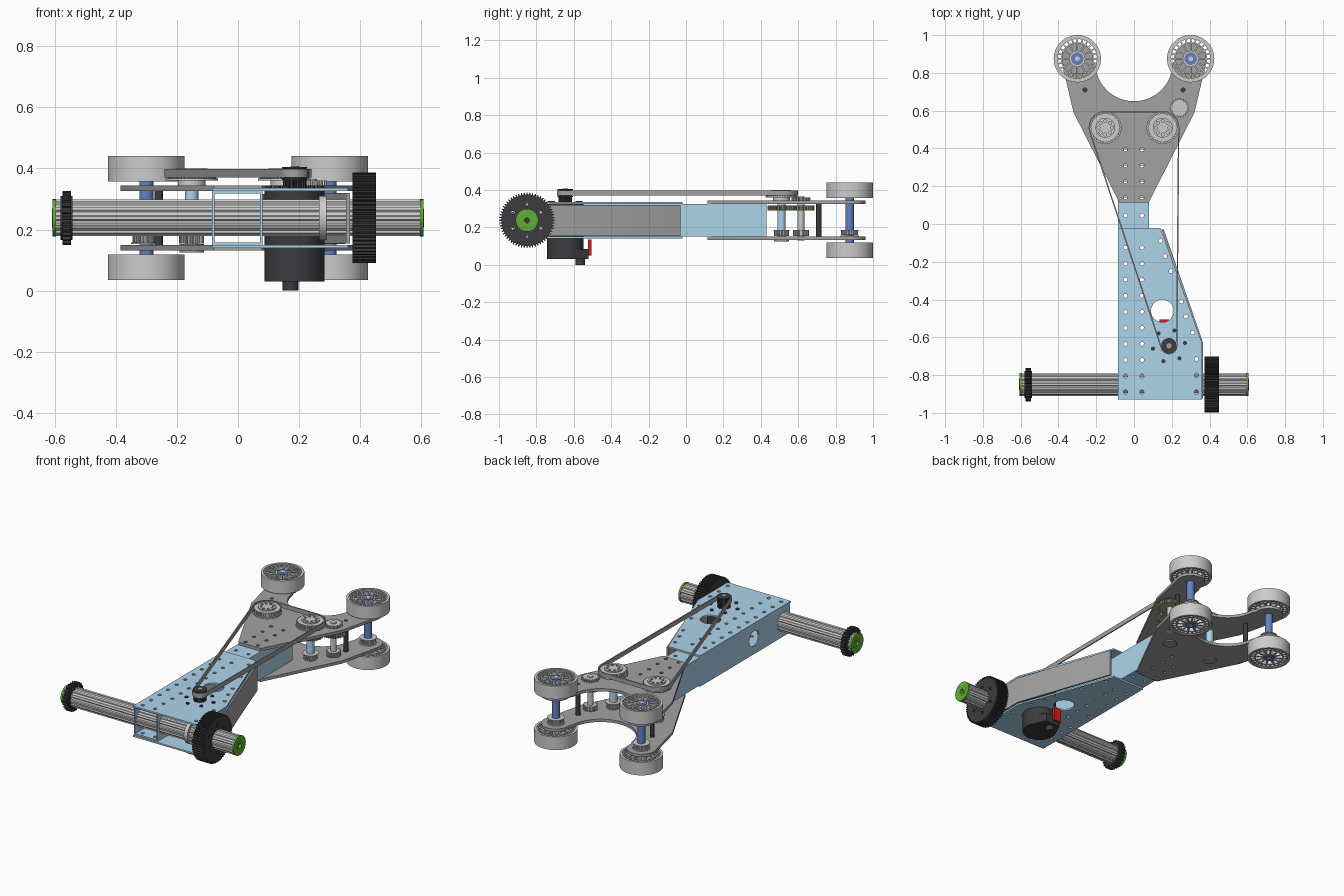
import bpy, bmesh
from math import sin, cos, pi, radians
from mathutils import geometry, Vector

if "Cube" in bpy.data.objects:
    bpy.data.objects.remove(bpy.data.objects["Cube"])


def material(name, rgb):
    m = bpy.data.materials.new(name)
    m.diffuse_color = (*rgb, 1)
    m.use_nodes = True
    m.node_tree.nodes["Principled BSDF"].inputs["Base Color"].default_value = m.diffuse_color
    return m


BLUE = material("light_blue", (0.42, 0.66, 0.83))
NAVY = material("navy", (0.12, 0.22, 0.55))
DARK = material("charcoal", (0.045, 0.045, 0.05))
STEEL = material("mid_grey", (0.36, 0.36, 0.36))
LIGHT = material("light_grey", (0.6, 0.6, 0.6))
BRASS = material("olive_brass", (0.42, 0.4, 0.24))
GREEN = material("green", (0.12, 0.42, 0.04))
RED = material("red", (0.75, 0.01, 0.01))


# ---- 2D loops
def arc(x, y, r, a0, a1, n):
    return [(x + r * cos(radians(a0 + (a1 - a0) * i / n)),
             y + r * sin(radians(a0 + (a1 - a0) * i / n))) for i in range(n + 1)]


def circle(x, y, r, n=32):
    return arc(x, y, r, 0, 360, n)[:-1]


def rect(x0, x1, y0, y1):
    return [(x0, y0), (x1, y0), (x1, y1), (x0, y1)]


def teeth(x, y, r, n, depth):
    pts = []
    for i in range(n):
        for f, d in ((-.3, depth), (-.16, 0), (.16, 0), (.3, depth)):
            a = 2 * pi * (i + f) / n
            pts.append((x + (r - d) * cos(a), y + (r - d) * sin(a)))
    return pts


# ---- extrude an outline (first loop) with holes (other loops) along an axis
def solid(name, loops, lo, hi, mat=None, axis='Z'):
    cu = bpy.data.curves.new(name, 'CURVE')
    cu.dimensions, cu.fill_mode, cu.extrude = '2D', 'BOTH', (hi - lo) / 2
    for loop in loops:
        s = cu.splines.new('POLY')
        s.points.add(len(loop) - 1)
        for p, (u, v) in zip(s.points, loop):
            p.co = (u, v, 0, 1)
        s.use_cyclic_u = True
    tmp = bpy.data.objects.new("tmp", cu)
    bpy.context.collection.objects.link(tmp)
    dg = bpy.context.evaluated_depsgraph_get()
    me = bpy.data.meshes.new_from_object(tmp.evaluated_get(dg))
    bpy.data.objects.remove(tmp)
    bm = bmesh.new()
    bm.from_mesh(me)
    mid = (lo + hi) / 2
    for v in bm.verts:
        a, b, c = v.co
        c += mid
        v.co = {'Z': (a, b, c), 'X': (c, a, b), 'Y': (a, c, b)}[axis]
    bmesh.ops.remove_doubles(bm, verts=bm.verts, dist=1e-5)
    bmesh.ops.recalc_face_normals(bm, faces=bm.faces)
    for f in bm.faces:
        f.smooth = True
    bm.to_mesh(me)
    bm.free()
    me.set_sharp_from_angle(angle=radians(30))
    me.materials.clear()
    if mat:
        me.materials.append(mat)
    ob = bpy.data.objects.new(name, me)
    bpy.context.collection.objects.link(ob)
    return ob


def holes(xs, y0, y1, step=0.085, r=0.011):
    n = int((y1 - y0) / step + 0.01) + 1
    return [circle(x, y0 + i * step, r, 10) for x in xs for i in range(n)]


# ---- hollow box arm
X0, X1 = -0.085, 0.08
rows = (-0.045, 0.042)
for side, z in (("top", 0.318), ("bottom", 0.15)):
    solid("arm_" + side, [rect(X0, X1, -0.92, 0.43)] + holes(rows, -0.89, 0.4), z, z + 0.008, BLUE)
wall = rect(-0.92, 0.43, 0.15, 0.326)
solid("arm_left_wall", [wall, circle(-0.56, 0.238, 0.048)], X0, X0 + 0.008, BLUE, 'X')
solid("arm_right_wall", [wall], X1 - 0.008, X1, BLUE, 'X')

# ---- gusset plates over and under the arm
gusset = [(X0, -0.93), (0.36, -0.93), (0.36, -0.63), (0.14, -0.02), (X0, -0.02)]
edge_holes = [circle(x, y, 0.011, 10) for x, y in (
    (0.33, -0.89), (0.33, -0.8), (0.33, -0.715), (0.31, -0.575), (0.275, -0.49),
    (0.25, -0.41), (0.195, -0.25), (0.165, -0.17), (0.14, -0.09))]
common = [gusset, circle(0.15, -0.46, 0.06)] + edge_holes + holes(rows, -0.89, -0.05)
solid("top_gusset", common, 0.326, 0.336, BLUE)
solid("bottom_gusset", common + [circle(0.185, -0.645, 0.101)], 0.14, 0.15, BLUE)

# ---- bent side panel
solid("side_panel", [[(0.354, -0.925), (0.366, -0.925), (0.366, -0.63), (0.158, -0.03),
                      (0.146, -0.03), (0.354, -0.63)]], 0.155, 0.32, STEEL)

# ---- forked end plates
half = ([(0.078, 0.115), (0.32, 0.59)] + arc(0.3, 0.875, 0.085, -10, 190, 24)
        + arc(0, 0.855, 0.205, -5, -88, 20))
fork = half + [(-x, y) for x, y in reversed(half)]
fork_holes = holes(rows, 0.14, 0.4) + [circle(s * 0.26, 0.71, 0.011, 10) for s in (-1, 1)]
solid("fork_plate_top", [fork] + fork_holes, 0.326, 0.344, STEEL)
solid("fork_plate_bottom", [fork] + fork_holes, 0.132, 0.15, STEEL)


# ---- spoked wheels
def spoke_gap(x, y, r0, r1, i, n, w):
    out, a = [], 2 * pi * (i + 0.5) / n
    for r, order in ((r0, (-1, -.33, .33, 1)), (r1, (1, .33, -.33, -1))):
        h = pi / n - w / r
        out += [(x + r * cos(a + k * h), y + r * sin(a + k * h)) for k in order]
    return out


for s, side in ((-1, "left"), (1, "right")):
    x, y = s * 0.3, 0.875
    for z, level in ((0.035, "lower"), (0.357, "upper")):
        solid(f"{side}_{level}_wheel_tread", [circle(x, y, 0.125, 56), circle(x, y, 0.11, 56)],
              z, z + 0.083, LIGHT)
        gaps = [spoke_gap(x, y, 0.042, 0.08, i, 12, 0.004) for i in range(12)]
        gaps += [spoke_gap(x, y, 0.087, 0.104, i, 24, 0.004) for i in range(24)]
        solid(f"{side}_{level}_wheel_spokes", [circle(x, y, 0.111, 56)] + gaps, z + 0.006, z + 0.077, LIGHT)
        solid(f"{side}_{level}_wheel_hub", [circle(x, y, 0.033)], z + 0.002, z + 0.081, NAVY)
        solid(f"{side}_{level}_axle_tip", [circle(x, y, 0.013)], z, z + 0.083, LIGHT)
    solid(f"{side}_wheel_axle", [circle(x, y, 0.023)], 0.1, 0.38, NAVY)
    solid(f"{side}_axle_pulley", [teeth(x, y, 0.045, 24, 0.006)], 0.158, 0.182, LIGHT)
    for z in (0.152, 0.182):
        solid(f"{side}_axle_pulley_flange", [circle(x, y, 0.05)], z, z + 0.005, LIGHT)
    solid(f"{side}_standoff", [circle(s * 0.26, 0.71, 0.014)], 0.15, 0.326, DARK)

    # drive shafts and their belt pulleys
    x, y = s * 0.152, 0.51
    solid(f"{side}_drive_shaft", [circle(x, y, 0.022)], 0.13, 0.392, BLUE)
    rim_holes = [circle(x + 0.036 * cos(k * pi / 4), y + 0.036 * sin(k * pi / 4), 0.008, 10) for k in range(8)]
    solid(f"{side}_belt_pulley", [teeth(x, y, 0.081, 40, 0.006)], 0.366, 0.392, LIGHT)
    solid(f"{side}_pulley_flange", [circle(x, y, 0.086, 48)], 0.36, 0.367, LIGHT)
    solid(f"{side}_pulley_rim", [circle(x, y, 0.052)] + rim_holes, 0.39, 0.4, LIGHT)
    solid(f"{side}_pulley_hub", [circle(x, y, 0.045)], 0.344, 0.362, LIGHT)
    solid(f"{side}_shaft_pulley", [teeth(x, y, 0.041, 22, 0.006)], 0.155, 0.182, LIGHT)
    solid(f"{side}_shaft_pulley_flange", [circle(x, y, 0.046)], 0.182, 0.187, LIGHT)
    solid(f"{side}_shaft_bearing", [circle(x, y, 0.04)], 0.125, 0.152, STEEL)

# ---- reversing gears and idler
for name, x, y in (("drive_gear", 0.152, 0.51), ("idler_gear", 0.24, 0.615)):
    solid(name, [teeth(x, y, 0.073, 32, 0.01)], 0.29, 0.316, BRASS)
solid("idler_shaft", [circle(0.24, 0.615, 0.018)], 0.13, 0.365, LIGHT)
solid("idler_pulley", [teeth(0.24, 0.615, 0.042, 22, 0.006)], 0.155, 0.185, LIGHT)
solid("idler_top_gear", [teeth(0.24, 0.615, 0.052, 22, 0.008)], 0.344, 0.36, LIGHT)


# ---- long drive belt around three pulleys
def belt_loop(extra):
    pts = [Vector(p) for x, y, r in ((0.185, -0.645, 0.038), (-0.152, 0.51, 0.081), (0.152, 0.51, 0.081))
           for p in circle(x, y, r + extra, 48)]
    return [tuple(pts[i]) for i in geometry.convex_hull_2d(pts)]


solid("drive_belt", [belt_loop(0.007), belt_loop(0)], 0.37, 0.398, STEEL)

# ---- motor
mx, my = 0.185, -0.645
solid("motor_body", [circle(mx, my, 0.098, 48)], 0.06, 0.326, DARK)
cap = arc(mx, my, 0.098, 150, 390, 32) + [(mx + 0.05, -0.52), (mx - 0.05, -0.52)]
solid("motor_cap", [cap], 0.03, 0.085, DARK)
solid("motor_nub", [circle(0.172, -0.565, 0.026, 20)], 0.0, 0.032, DARK)
solid("motor_terminal", [rect(0.135, 0.185, -0.525, -0.505)], 0.05, 0.135, RED)
solid("motor_pulley", [teeth(mx, my, 0.037, 18, 0.005)], 0.336, 0.4, DARK)
for z in (0.362, 0.399):
    solid("motor_pulley_flange", [circle(mx, my, 0.041)], z, z + 0.006, DARK)
solid("motor_shaft", [circle(mx, my, 0.014, 16)], 0.33, 0.408, STEEL)
for k in range(6):
    a = radians(10 + k * 60)
    solid("motor_bolt", [circle(mx + 0.086 * cos(a), my + 0.086 * sin(a), 0.011, 12)], 0.33, 0.342, DARK)

# ---- pivot tube across the front
cy, cz = -0.85, 0.238
solid("pivot_tube", [teeth(cy, cz, 0.06, 12, 0.006), circle(cy, cz, 0.045)], -0.6, 0.6, LIGHT, 'X')
for s in (-1, 1):
    lo, hi = sorted((s * 0.595, s * 0.607))
    solid("tube_end_cap", [circle(cy, cz, 0.061), circle(cy, cz, 0.03)], lo, hi, GREEN, 'X')
    lo, hi = sorted((s * 0.57, s * 0.609))
    solid("tube_end_bearing", [circle(cy, cz, 0.031), circle(cy, cz, 0.014)], lo, hi, GREEN, 'X')
solid("shaft_collar", [circle(cy, cz, 0.073)], 0.265, 0.29, LIGHT, 'X')
solid("small_sprocket", [teeth(cy, cz, 0.089, 26, 0.01)], -0.575, -0.546, DARK, 'X')
solid("small_sprocket_hub", [circle(cy, cz, 0.072)], -0.58, -0.541, DARK, 'X')
bolt_ring = [circle(cy + 0.085 * cos(k * pi / 3 + pi / 6), cz + 0.085 * sin(k * pi / 3 + pi / 6), 0.009, 12)
             for k in range(6)]
solid("large_gear", [teeth(cy, cz, 0.148, 60, 0.011)] + bolt_ring, 0.374, 0.451, DARK, 'X')
